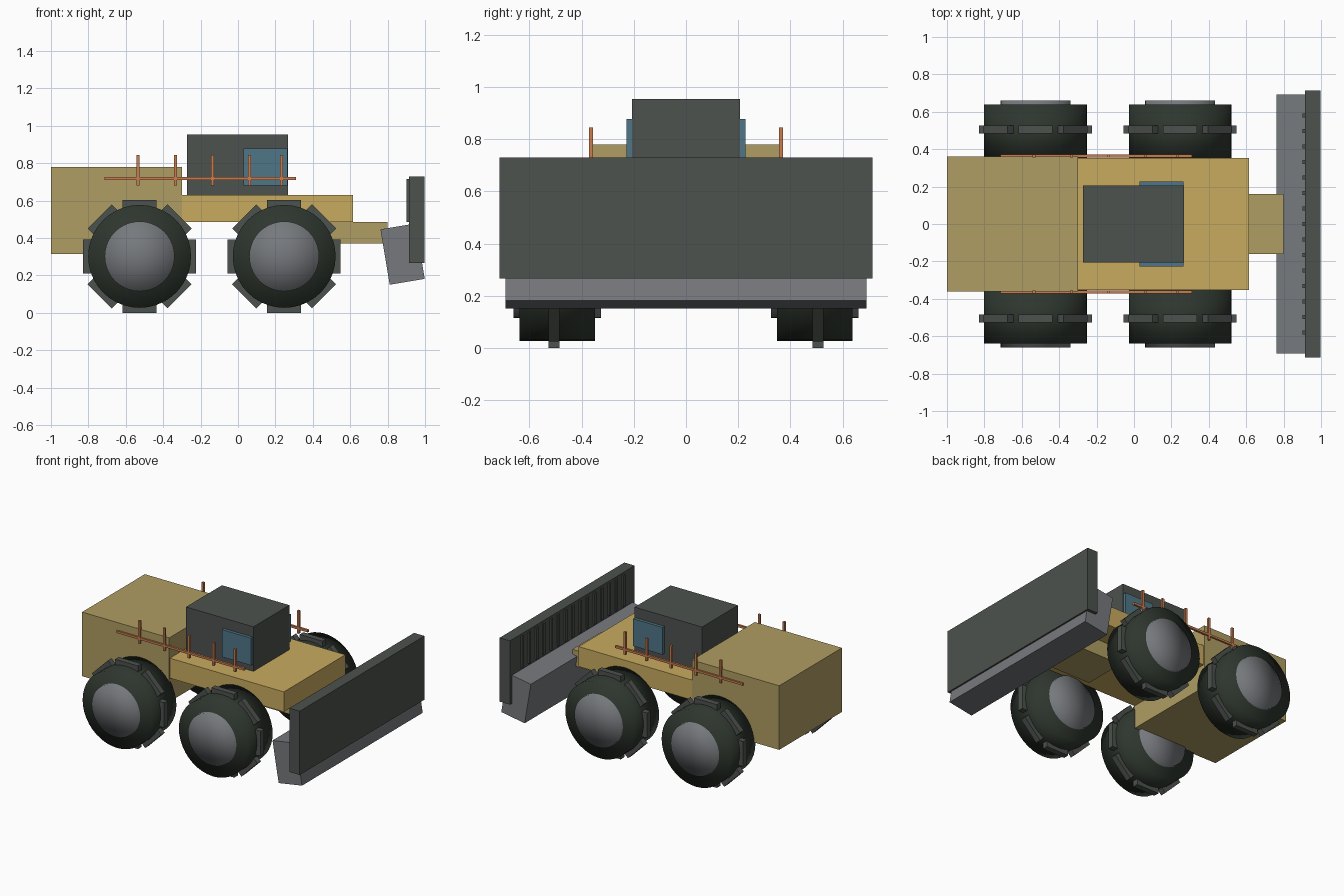
import bpy, bmesh, math
from mathutils import Matrix

cube = bpy.data.objects.get("Cube")
if cube:
    bpy.data.objects.remove(cube, do_unlink=True)


def linear(c):
    c /= 255
    return c / 12.92 if c <= 0.04045 else ((c + 0.055) / 1.055) ** 2.4


def material(name, *rgb):
    m = bpy.data.materials.new(name)
    m.use_nodes = True
    col = [linear(c) for c in rgb] + [1]
    m.diffuse_color = col
    m.node_tree.nodes["Principled BSDF"].inputs["Base Color"].default_value = col
    return m


OLIVE = material("olive_yellow", 175, 157, 98)
YELLOW = material("warm_yellow", 201, 171, 96)
DARK = material("dark_grey", 77, 82, 78)
STEEL = material("steel_grey", 118, 121, 125)
RUBBER = material("black_rubber", 46, 54, 46)
GLASS = material("blue_glass", 80, 118, 135)
COPPER = material("copper", 200, 125, 80)


def finish(name, bm, mat, smooth=False):
    mesh = bpy.data.meshes.new(name)
    bmesh.ops.recalc_face_normals(bm, faces=bm.faces)
    for f in bm.faces:
        f.smooth = smooth
    bm.to_mesh(mesh)
    bm.free()
    mesh.materials.append(mat)
    ob = bpy.data.objects.new(name, mesh)
    bpy.context.collection.objects.link(ob)
    return ob


def add_box(bm, x, y, z, turn=None):
    """Box between (low, high) limits, optionally turned by a matrix."""
    size = [b - a for a, b in (x, y, z)]
    mid = [(a + b) / 2 for a, b in (x, y, z)]
    mat = Matrix.Translation(mid) @ Matrix.Diagonal((*size, 1))
    bmesh.ops.create_cube(bm, size=1, matrix=turn @ mat if turn else mat)


def box(name, mat, x, y, z):
    bm = bmesh.new()
    add_box(bm, x, y, z)
    return finish(name, bm, mat)


# Body
box("rear_body", OLIVE, (-1, -0.30), (-0.36, 0.36), (0.315, 0.78))
box("front_deck", YELLOW, (-0.305, 0.615), (-0.353, 0.353), (0.485, 0.63))
box("blade_arm", OLIVE, (0.25, 0.80), (-0.16, 0.16), (0.37, 0.487))
box("cab", DARK, (-0.273, 0.268), (-0.206, 0.206), (0.63, 0.953))

for side, s in (("left", 1), ("right", -1)):
    # "left" here is the +y flank of the vehicle
    y0, y1 = sorted((s * 0.2, s * 0.228))
    box(f"{side}_window", GLASS, (0.03, 0.264), (y0, y1), (0.68, 0.878))

    # Handrail with posts
    bm = bmesh.new()
    r = 0.008
    y = s * 0.364
    add_box(bm, (-0.715, 0.31), (y - r, y + r), (0.709, 0.725))
    for x in (-0.535, -0.335, -0.137, 0.061, 0.232):
        add_box(bm, (x - r, x + r), (y - r, y + r), (0.68, 0.845))
    finish(f"{side}_handrail", bm, COPPER)


# Wheels
def drum(name, mat, x, y, z, radius, width):
    bm = bmesh.new()
    place = Matrix.Translation((x, y, z)) @ Matrix.Rotation(math.pi / 2, 4, 'X')
    bmesh.ops.create_cone(bm, cap_ends=True, cap_tris=True, segments=40,
                          radius1=radius, radius2=radius, depth=width, matrix=place)
    return finish(name, bm, mat, smooth=True)


WHEEL_Z = 0.302
for end, x in (("rear", -0.526), ("front", 0.247)):
    for side, s in (("left", 1), ("right", -1)):
        name = f"{end}_{side}"
        drum(name + "_tyre", RUBBER, x, s * 0.493, WHEEL_Z, 0.275, 0.29)
        drum(name + "_hub", STEEL, x, s * 0.493, WHEEL_Z, 0.187, 0.334)
        bm = bmesh.new()
        for i in range(8):
            turn = (Matrix.Translation((x, s * 0.506, WHEEL_Z))
                    @ Matrix.Rotation(i * math.pi / 4, 4, 'Y'))
            add_box(bm, (-0.091, 0.091), (-0.021, 0.021), (0.235, 0.302), turn)
        finish(name + "_treads", bm, DARK)

# Dozer blade: upright plate, tilted lower block, ribs on the back
box("blade_plate", DARK, (0.913, 0.996), (-0.715, 0.715), (0.267, 0.73))

bm = bmesh.new()
tilt = Matrix.Translation((0.88, 0, 0.314)) @ Matrix.Rotation(math.radians(-9.5), 4, 'Y')
add_box(bm, (-0.095, 0.095), (-0.692, 0.692), (-0.15, 0.15), tilt)
finish("blade_lower_block", bm, STEEL)

bm = bmesh.new()
for i in range(-7, 8):
    y = i * 0.083
    add_box(bm, (0.902, 0.92), (y - 0.011, y + 0.011), (0.487, 0.715))
finish("blade_ribs", bm, DARK)
